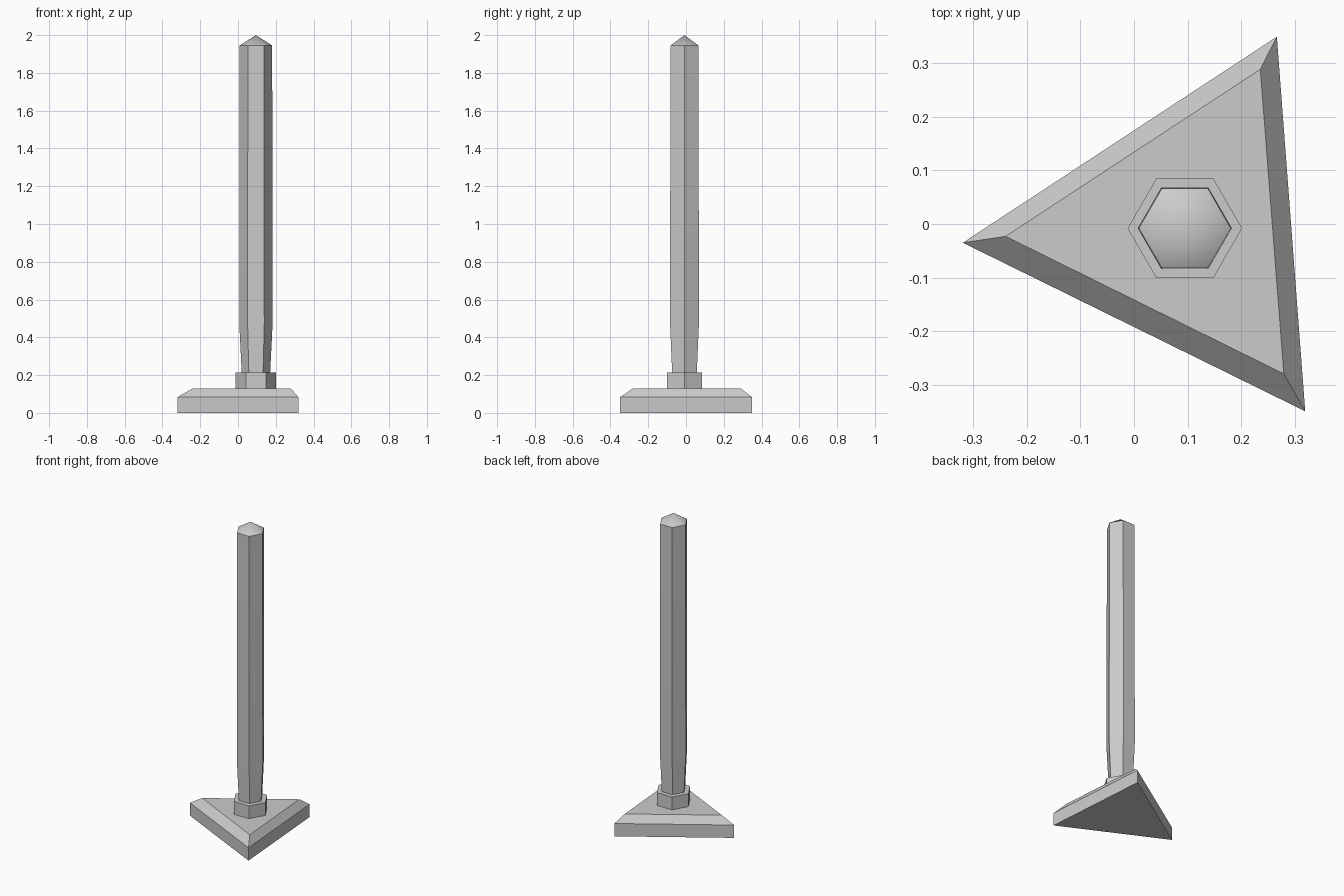
import bpy
import bmesh
from math import cos, sin, pi, radians

cube = bpy.data.objects.get("Cube")
if cube:
    bpy.data.objects.remove(cube, do_unlink=True)

grey = bpy.data.materials.new("plain grey")
grey.use_nodes = True
COLOUR = (0.6, 0.6, 0.6, 1)
grey.diffuse_color = COLOUR
grey.node_tree.nodes["Principled BSDF"].inputs["Base Color"].default_value = COLOUR

CX, CY = 0.095, -0.008  # axis of the post


def hexagon(radius, z):
    return [(CX + radius * cos(i * pi / 3), CY + radius * sin(i * pi / 3), z)
            for i in range(6)]


def at_height(outline, z):
    return [(x, y, z) for x, y in outline]


def loft(name, rings, tip=None):
    """Skin a stack of rings, closed by flat ends or by a pointed tip."""
    bm = bmesh.new()
    loops = [[bm.verts.new(p) for p in ring] for ring in rings]
    n = len(loops[0])
    for low, high in zip(loops, loops[1:]):
        for i in range(n):
            j = (i + 1) % n
            bm.faces.new((low[i], low[j], high[j], high[i]))
    bm.faces.new(loops[0][::-1])
    if tip:
        apex = bm.verts.new(tip)
        for i in range(n):
            bm.faces.new((loops[-1][i], loops[-1][(i + 1) % n], apex))
    else:
        bm.faces.new(loops[-1])
    bmesh.ops.recalc_face_normals(bm, faces=bm.faces)
    mesh = bpy.data.meshes.new(name)
    bm.to_mesh(mesh)
    bm.free()
    mesh.materials.append(grey)
    obj = bpy.data.objects.new(name, mesh)
    bpy.context.collection.objects.link(obj)
    return obj


# Triangular foot with a chamfered top
foot = [(-0.32, -0.035), (0.32, -0.35), (0.267, 0.35)]
foot_top = [(-0.24, -0.023), (0.28, -0.28), (0.236, 0.289)]
loft("foot", [at_height(foot, 0), at_height(foot, 0.083), at_height(foot_top, 0.13)])

# Hexagonal collar
loft("collar", [hexagon(0.107, 0.12), hexagon(0.107, 0.213)])

# Hexagonal post, narrowed at the bottom, with a softly shaded pointed cap
post = loft("post", [hexagon(0.075, 0.205), hexagon(0.088, 0.47), hexagon(0.086, 1.945)],
            tip=(CX, CY, 2))
bpy.ops.object.select_all(action="DESELECT")
post.select_set(True)
bpy.context.view_layer.objects.active = post
bpy.ops.object.shade_smooth_by_angle(angle=radians(40))
